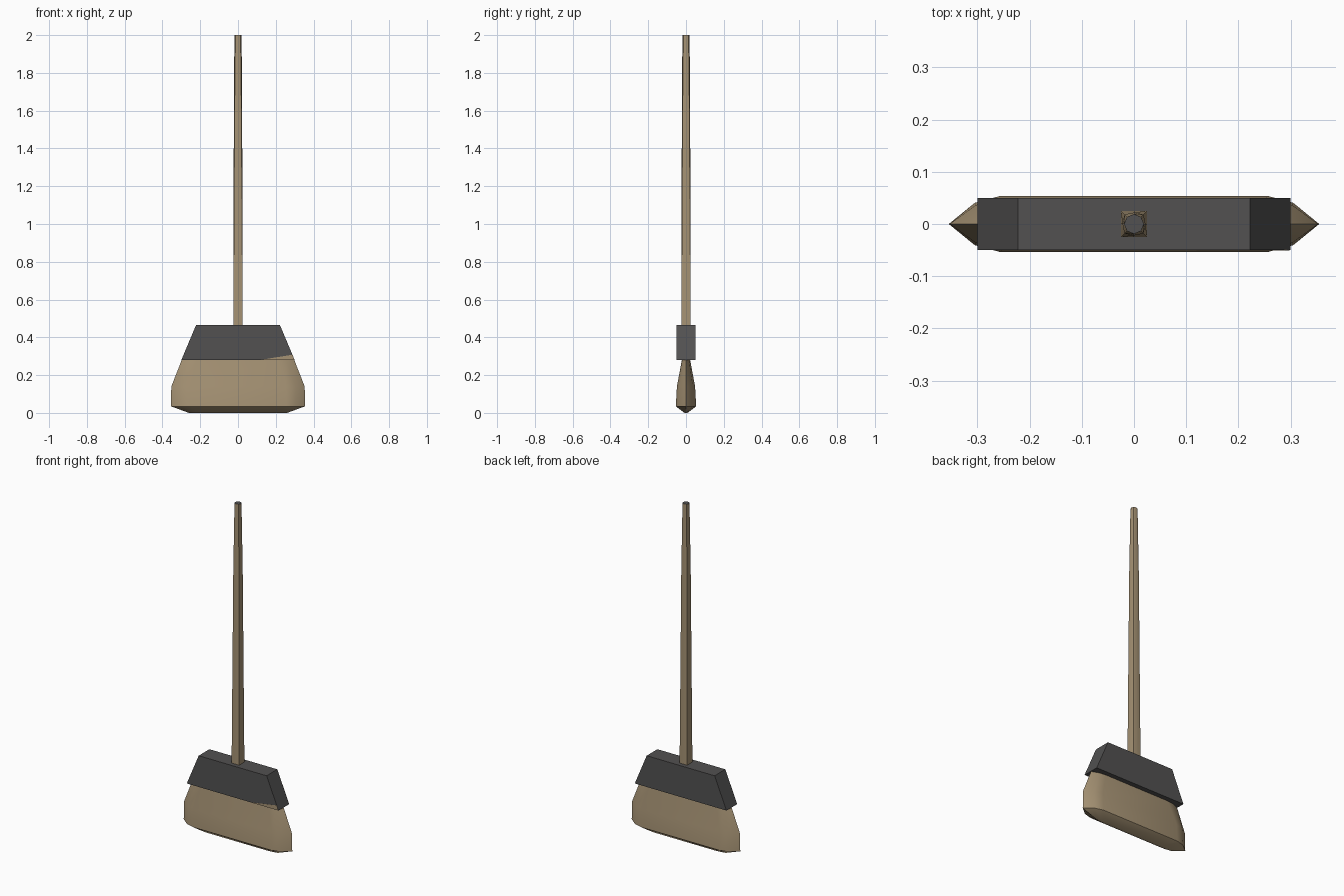
import bpy, math

if "Cube" in bpy.data.objects:
    bpy.data.objects.remove(bpy.data.objects["Cube"])


def material(name, rgb):
    m = bpy.data.materials.new(name)
    m.diffuse_color = (*rgb, 1)
    m.use_nodes = True
    m.node_tree.nodes["Principled BSDF"].inputs["Base Color"].default_value = m.diffuse_color
    return m


STRAW = material("straw_tan", (0.38, 0.29, 0.175))
GREY = material("dark_grey", (0.085, 0.083, 0.083))


def loft(name, rings, mats, smooth=None):
    """Closed skin through rings of equal point count, bottom to top."""
    n = len(rings[0])
    verts = [p for r in rings for p in r]
    faces = [tuple(reversed(range(n)))]
    for k in range(len(rings) - 1):
        for i in range(n):
            j = (i + 1) % n
            faces.append((k * n + i, k * n + j, k * n + n + j, k * n + n + i))
    faces.append(tuple(range(len(verts) - n, len(verts))))
    me = bpy.data.meshes.new(name)
    me.from_pydata(verts, [], faces)
    for m in mats:
        me.materials.append(m)
    ob = bpy.data.objects.new(name, me)
    bpy.context.collection.objects.link(ob)
    if smooth:
        bpy.ops.object.select_all(action='DESELECT')
        ob.select_set(True)
        bpy.context.view_layer.objects.active = ob
        bpy.ops.object.shade_smooth_by_angle(angle=math.radians(smooth))
    return ob


def box_ring(hx, hy, z):
    return [(-hx, -hy, z), (hx, -hy, z), (hx, hy, z), (-hx, hy, z)]


# bristles: flattened section with pointed ends
quarter = [(1, 0), (0.86, 0.75), (0.72, 1)]
section = quarter + [(-x, y) for x, y in reversed(quarter)]
section += [(x, -y) for x, y in reversed(section[1:-1])]
profile = [(0.0, 0.26, 0.008), (0.035, 0.355, 0.054), (0.14, 0.353, 0.048),
           (0.28, 0.298, 0.022), (0.42, 0.22, 0.02)]
loft("bristles", [[(x * hx, y * hy, z) for x, y in section]
                  for z, hx, hy in profile], [STRAW], 45)

# binding cap: tapered block over the bristles
loft("binding_cap", [box_ring(0.30, 0.05, 0.28), box_ring(0.222, 0.05, 0.465)], [GREY])

# straw showing at the front lower corner of the cap
loft("straw_edge", [[(0.12, y, 0.281), (0.298, y, 0.281), (0.289, y, 0.308)]
                    for y in (-0.049, -0.0508)], [STRAW])


# handle: square foot that rounds off to an octagonal tip
def handle_ring(r, roundness, z):
    pts = []
    for i in range(8):
        a = i * math.pi / 4
        s = r * (1 if i % 2 == 0 else math.sqrt(2) * (1 - roundness) + roundness)
        pts.append((s * math.cos(a), s * math.sin(a), z))
    return pts


handle = loft("handle", [handle_ring(0.025, 0, 0.40), handle_ring(0.022, 0.6, 1.6),
                         handle_ring(0.019, 1, 2.0)], [STRAW, GREY], 50)
for p in handle.data.polygons:
    if p.normal.z > 0.9:
        p.material_index = 1
